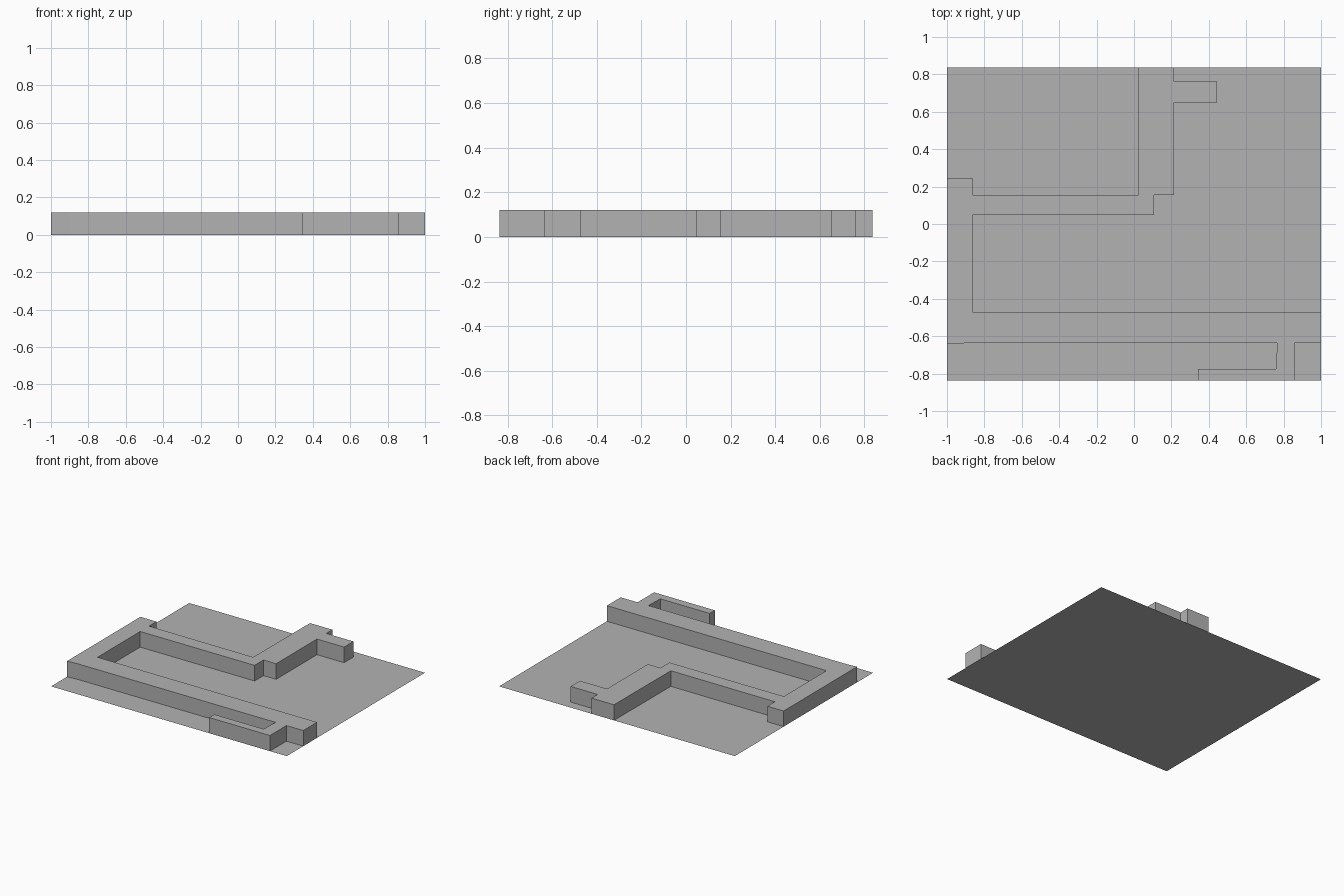
import bpy
import bmesh

HALF_X, HALF_Y = 1.0, 0.837
WALL_HEIGHT = 0.12

cube = bpy.data.objects.get("Cube")
if cube:
    bpy.data.objects.remove(cube, do_unlink=True)

# Single flat grey
grey = bpy.data.materials.new("plain_grey")
grey.use_nodes = True
colour = (0.45, 0.45, 0.45, 1)
grey.diffuse_color = colour
grey.node_tree.nodes["Principled BSDF"].inputs["Base Color"].default_value = colour


def outline_object(name, outline, height=0):
    """Flat sheet from an outline, or an open-bottomed block when height is set."""
    bm = bmesh.new()
    face = bm.faces.new([bm.verts.new((x, y, height)) for x, y in outline])
    face.normal_update()
    if face.normal.z < 0:
        face.normal_flip()
    if height:
        rim = bmesh.ops.extrude_edge_only(bm, edges=bm.edges[:])
        for item in rim["geom"]:
            if isinstance(item, bmesh.types.BMVert):
                item.co.z = 0
        bmesh.ops.recalc_face_normals(bm, faces=bm.faces[:])
        if face.normal.z < 0:
            bmesh.ops.reverse_faces(bm, faces=bm.faces[:])
    mesh = bpy.data.meshes.new(name)
    bm.to_mesh(mesh)
    bm.free()
    mesh.materials.append(grey)
    obj = bpy.data.objects.new(name, mesh)
    bpy.context.collection.objects.link(obj)
    return obj


# Thin ground sheet
outline_object("base_sheet", [(-HALF_X, -HALF_Y), (HALF_X, -HALF_Y),
                              (HALF_X, HALF_Y), (-HALF_X, HALF_Y)])

# Winding raised wall
wall = [
    # left end and back arm
    (-HALF_X, -0.643), (-HALF_X, 0.245), (-0.863, 0.245), (-0.863, 0.155),
    (0.022, 0.152), (0.025, HALF_Y),
    # back right spur
    (0.215, HALF_Y), (0.215, 0.763), (0.445, 0.763), (0.445, 0.65), (0.215, 0.65),
    # inner side of the courtyard
    (0.215, 0.155), (0.108, 0.155), (0.108, 0.047), (-0.863, 0.047), (-0.863, -0.47),
    # front arm and its hook
    (HALF_X, -0.47), (HALF_X, -0.637), (0.857, -0.637), (0.857, -HALF_Y),
    (0.342, -HALF_Y), (0.342, -0.775), (0.76, -0.775), (0.765, -0.637), (-0.9, -0.637),
]
outline_object("raised_wall", wall, WALL_HEIGHT)
